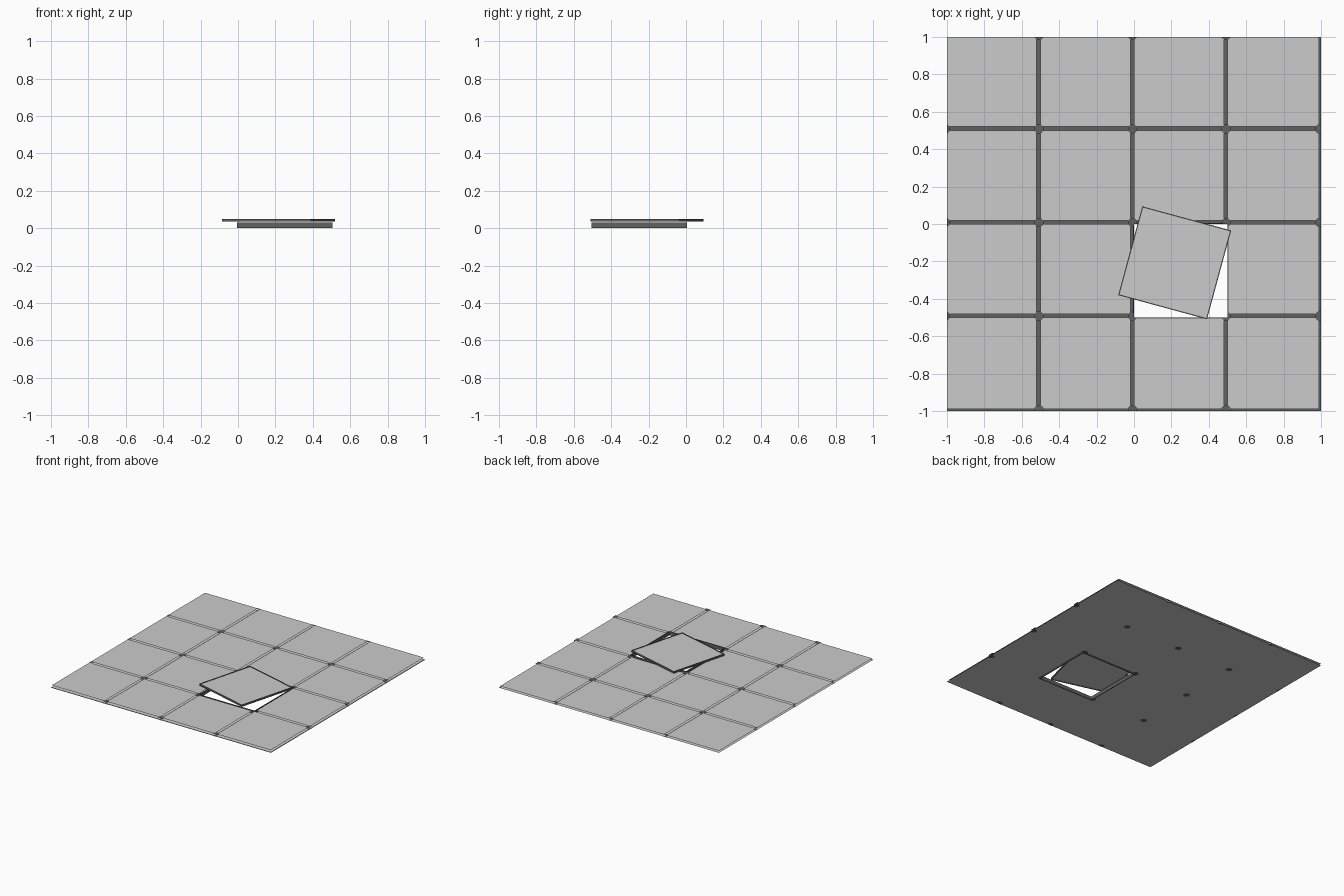
import bpy, bmesh, math
from mathutils import Matrix, Vector

if "Cube" in bpy.data.objects:
    bpy.data.objects.remove(bpy.data.objects["Cube"])


def material(name, v):
    m = bpy.data.materials.new(name)
    m.diffuse_color = (v, v, v, 1)
    m.use_nodes = True
    m.node_tree.nodes["Principled BSDF"].inputs["Base Color"].default_value = m.diffuse_color
    return m


LIGHT = material("light grey panel", 0.60)
DARK = material("dark grey joint", 0.12)
HOLE = (2, 2)  # column from left, row from back of the missing tile
CELLS = [(c, r) for c in range(4) for r in range(4) if (c, r) != HOLE]


def finish(bm, name, mat):
    me = bpy.data.meshes.new(name)
    bm.to_mesh(me)
    bm.free()
    me.materials.append(mat)
    ob = bpy.data.objects.new(name, me)
    bpy.context.collection.objects.link(ob)
    return ob


def rect(bm, x0, x1, y0, y1, z, up=True):
    pts = [(x0, y0, z), (x1, y0, z), (x1, y1, z), (x0, y1, z)]
    bm.faces.new([bm.verts.new(p) for p in (pts if up else pts[::-1])])


def box(bm, x0, x1, y0, y1, z0, z1):
    m = Matrix.Translation(((x0 + x1) / 2, (y0 + y1) / 2, (z0 + z1) / 2))
    m = m @ Matrix.Diagonal((x1 - x0, y1 - y0, z1 - z0, 1))
    bmesh.ops.create_cube(bm, size=1, matrix=m)


def rim(bm, x0, x1, y0, y1, z0, z1, t):
    """Four thin walls inside a rectangle."""
    box(bm, x0, x1, y0, y0 + t, z0, z1)
    box(bm, x0, x1, y1 - t, y1, z0, z1)
    box(bm, x0, x0 + t, y0 + t, y1 - t, z0, z1)
    box(bm, x1 - t, x1, y0 + t, y1 - t, z0, z1)


# tile faces, backing sheets and the dark recessed joints between them
tiles, backing, joints = bmesh.new(), bmesh.new(), bmesh.new()
for c, r in CELLS:
    x, y = -1 + 0.5 * c, 1 - 0.5 * r
    w = 0.49 if c == 3 else 0.48
    h = 0.49 if r == 3 else 0.48
    rect(tiles, x, x + w, y - h, y, 0.024)
    rect(backing, x, x + 0.5, y - 0.5, y, 0.0085)
    rect(backing, x, x + 0.5, y - 0.5, y, 0.008, up=False)
    rect(joints, x + w, x + 0.5, y - 0.5, y, 0.0095)
    rect(joints, x, x + w, y - 0.5, y - h, 0.0095)
finish(tiles, "floor_tiles", LIGHT)
finish(backing, "backing_sheet", LIGHT)
finish(joints, "tile_joints", DARK)

# round dark spots where the joints cross, trimmed at the border and the hole
spots = bmesh.new()
for i in range(5):
    for j in range(5):
        if i in (0, 4) and j in (0, 4):
            continue
        cx, cy = -1 + 0.5 * i, -1 + 0.5 * j
        ring = []
        for k in range(16):
            a = math.tau * k / 16
            px = max(-1, min(1, cx - 0.008 + 0.025 * math.cos(a)))
            py = max(-1, min(1, cy + 0.008 + 0.025 * math.sin(a)))
            if 0 < px < 0.5 and -0.5 < py < 0:
                px, py = cx, cy
            ring.append((px, py))
        for z, step in ((0.0248, 1), (0.0072, -1)):
            spots.faces.new([spots.verts.new((px, py, z)) for px, py in ring[::step]])
finish(spots, "joint_spots", DARK)

# upright frame around the opening
frame = bmesh.new()
rim(frame, -0.006, 0.506, -0.506, 0.006, 0, 0.03, 0.006)
finish(frame, "opening_frame", DARK)

# lifted tile lying askew over the opening
place = Matrix.Translation((0.2175, -0.2075, 0)) @ Matrix.Rotation(math.radians(-15.2), 4, "Z")
s = 0.246
edge = bmesh.new()
rim(edge, -s, s, -s, s, 0.035, 0.05, 0.006)
finish(edge, "lifted_tile_edge", DARK).matrix_world = place
panel = bmesh.new()
t = s - 0.006
box(panel, -t, t, -t, t, 0.039, 0.046)
finish(panel, "lifted_tile_panel", LIGHT).matrix_world = place
